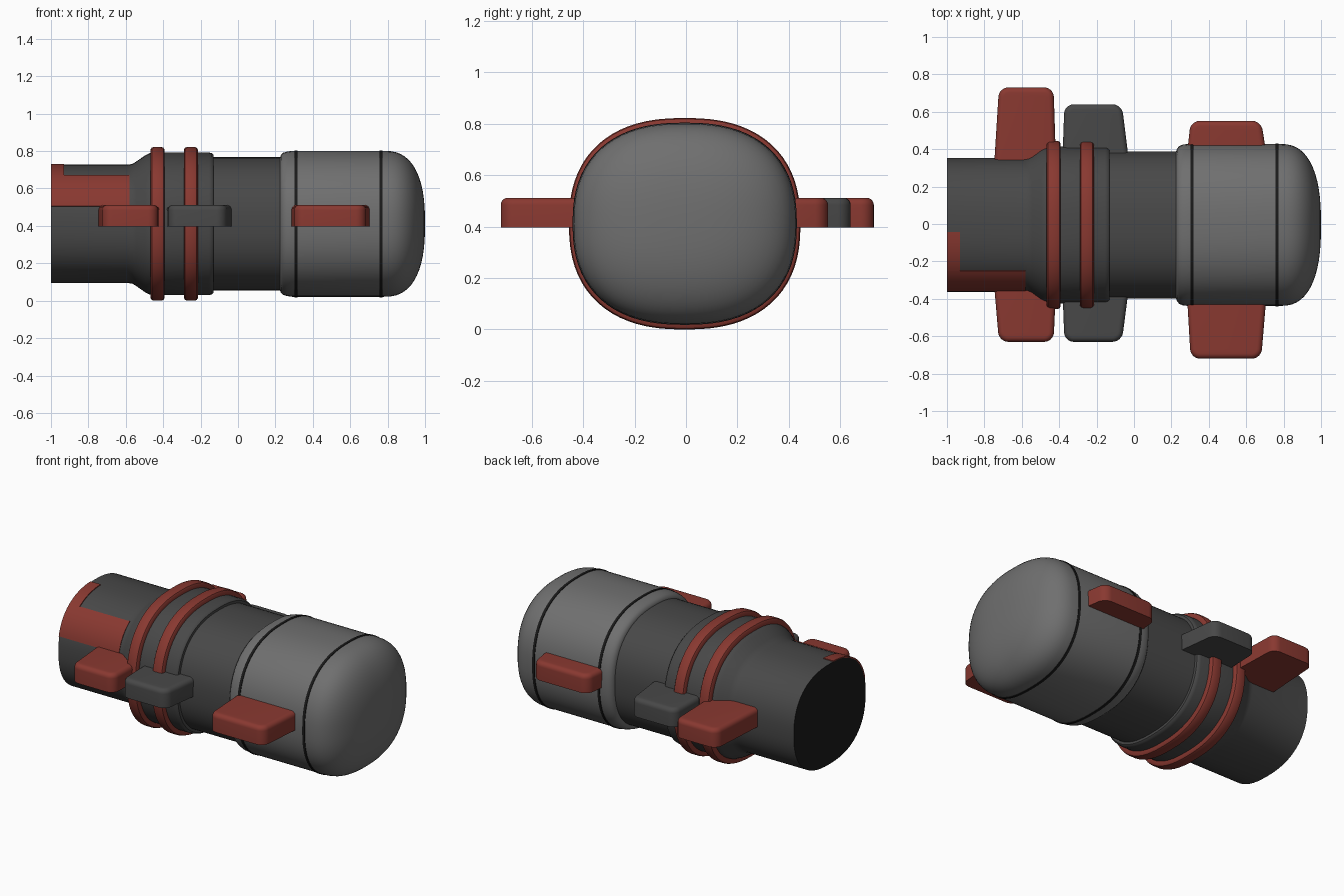
import bpy, bmesh, math

if "Cube" in bpy.data.objects:
    bpy.data.objects.remove(bpy.data.objects["Cube"])

CY, CZ, N, SEG = -0.005, 0.411, 2.4, 72


def material(name, rgb):
    m = bpy.data.materials.new(name)
    m.diffuse_color = (*rgb, 1)
    m.use_nodes = True
    m.node_tree.nodes["Principled BSDF"].inputs["Base Color"].default_value = m.diffuse_color
    return m


DARK = material("dark grey", (0.065, 0.065, 0.065))
GREY = material("mid grey", (0.16, 0.16, 0.16))
RED = material("brick red", (0.25, 0.04, 0.03))
BLACK = material("black", (0.01, 0.01, 0.01))


def finish(bm, name, mats, angle=35):
    bmesh.ops.recalc_face_normals(bm, faces=bm.faces)
    me = bpy.data.meshes.new(name)
    bm.to_mesh(me)
    bm.free()
    for m in mats:
        me.materials.append(m)
    me.shade_smooth()
    me.set_sharp_from_angle(angle=math.radians(angle))
    ob = bpy.data.objects.new(name, me)
    bpy.context.collection.objects.link(ob)
    return ob


def section(t, hy, hz):
    """Point on the squarish oval cross-section."""
    c, s = math.cos(t), math.sin(t)
    return (CY + hy * math.copysign(abs(c) ** (2 / N), c),
            CZ + hz * math.copysign(abs(s) ** (2 / N), s))


def loft(name, profile, mats):
    """Skin oval sections (x, half width, half height); cap both ends."""
    bm = bmesh.new()
    rings = [[bm.verts.new((x, *section(2 * math.pi * i / SEG, hy, hz)))
              for i in range(SEG)] for x, hy, hz in profile]
    for a, b in zip(rings, rings[1:]):
        for i in range(SEG):
            j = (i + 1) % SEG
            bm.faces.new((a[i], a[j], b[j], b[i]))
    start = bm.faces.new(rings[0])
    bm.faces.new(rings[-1])
    start.material_index = len(mats) - 1
    return finish(bm, name, mats)


# Body tube with flared collar; its rear end face is black
loft("body", [(-1, .358, .316), (-.59, .358, .316), (-.565, .362, .32),
              (-.545, .371, .332), (-.495, .406, .367), (-.475, .415, .377),
              (-.45, .42, .381), (-.155, .42, .381), (-.14, .417, .378),
              (-.132, .409, .37), (-.13, .393, .356), (.26, .393, .356)], [DARK, BLACK])

# Rounded head with a stepped lip
head = [(.225, .393, .356), (.23, .408, .37), (.242, .422, .38),
        (.262, .43, .386), (.29, .433, .39), (.78, .433, .39)]
for k in range(1, 15):
    a = k / 14 * math.pi / 2 * 0.97
    r = math.cos(a) ** 0.8
    head.append((.78 + .22 * math.sin(a) ** 0.8, .433 * r, .39 * r))
loft("head", head, [GREY])

# Thin black seams around the head
for name, x in (("rear_seam", .31), ("front_seam", .765)):
    loft(name, [(x - .009, .43, .387), (x - .008, .436, .393),
                (x + .008, .436, .393), (x + .009, .43, .387)], [BLACK])

# Two raised red rings on the collar
for name, x in (("rear_ring", -.43), ("front_ring", -.252)):
    loft(name, [(x - .037, .41, .37), (x - .037, .437, .398), (x - .031, .446, .407),
                (x - .02, .45, .411), (x + .02, .45, .411), (x + .031, .446, .407),
                (x + .037, .437, .398), (x + .037, .41, .37)], [RED])


def fin(name, mat, root, tip, y):
    """Flat tapered fin: rounded tip corners and top edge, flat underside."""
    s = math.copysign(1, y)
    pts = [(root[0], s * .36), (tip[0], y), (tip[1], y), (root[1], s * .36)]
    # carry the root inside the body
    pts = [(root[0], s * .25)] + pts + [(root[1], s * .25)]
    bm = bmesh.new()
    low = [bm.verts.new((px, py, .397)) for px, py in pts]
    top = [bm.verts.new((px, py, .512)) for px, py in pts]
    bm.faces.new(low)
    bm.faces.new(top)
    for i in range(6):
        j = (i + 1) % 6
        bm.faces.new((low[i], low[j], top[j], top[i]))
    bmesh.ops.recalc_face_normals(bm, faces=bm.faces)
    corners = [e for e in bm.edges if e.verts[0].co.xy == e.verts[1].co.xy
               and abs(e.verts[0].co.y - y) < 1e-4]
    bmesh.ops.bevel(bm, geom=corners, offset=.05, segments=6, profile=.5, affect='EDGES')
    rim = [e for e in bm.edges if all(v.co.z > .51 for v in e.verts)
           and any(abs(v.co.y) > .27 for v in e.verts)]
    bmesh.ops.bevel(bm, geom=rim, offset=.028, segments=5, profile=.5, affect='EDGES')
    finish(bm, name, [mat])


# Three fins on each side, reaching different distances
for side, s, reach in (("near", -1, (.63, .63, .72)), ("far", 1, (.73, .64, .552))):
    fin("rear_fin_" + side, RED, (-.745, -.418), (-.722, -.43), s * reach[0])
    fin("middle_fin_" + side, DARK, (-.382, -.03), (-.372, -.065), s * reach[1])
    fin("front_fin_" + side, RED, (.282, .71), (.303, .68), s * reach[2])


def plate(name, x0, x1, t0, t1):
    """Thin plate lying on the rear tube between two section angles."""
    bm = bmesh.new()
    n = 16
    grid = []
    for off in (-.004, .005):
        for x in (x0, x1):
            grid.append([bm.verts.new((x, *section(t0 + (t1 - t0) * i / n, .358 + off, .316 + off)))
                         for i in range(n + 1)])
    a, b, c, d = grid
    for p, q in ((a, b), (c, d), (a, c), (b, d)):
        for i in range(n):
            bm.faces.new((p[i], p[i + 1], q[i + 1], q[i]))
    for i in (0, n):
        bm.faces.new((a[i], b[i], d[i], c[i]))
    finish(bm, name, [RED])


def angle_at(z):
    """Section angle on the front (-y) side at height z."""
    return math.pi - math.asin(((z - CZ) / .319) ** (N / 2))


# Red L-shaped marking on the front of the rear tube
corner = angle_at(.67)
top_end = math.acos(-(.037 / .361) ** (N / 2))
plate("marking_panel", -1, -.58, angle_at(.505), corner)
plate("marking_strip", -1, -.93, corner, top_end)
